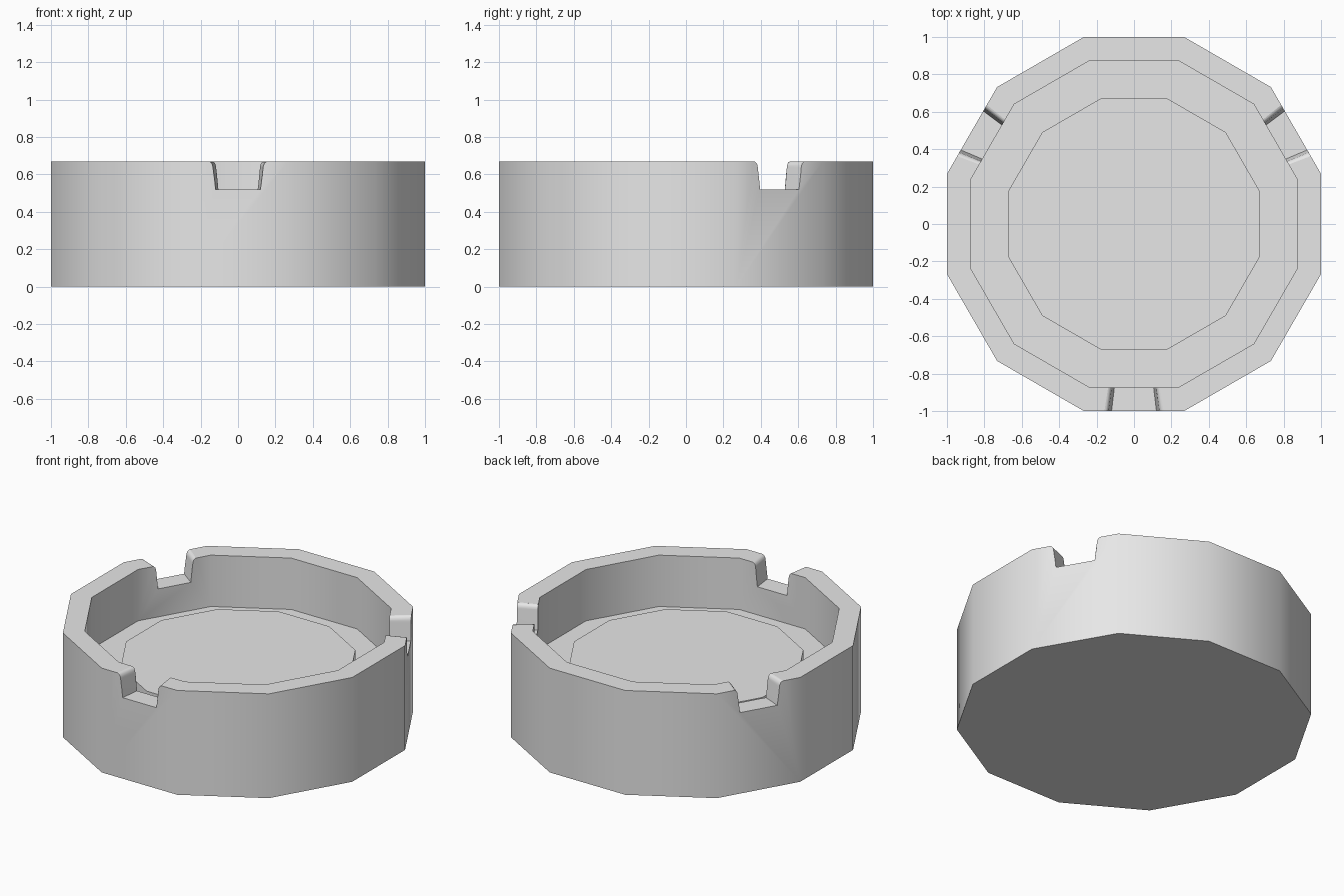
import bpy, bmesh, math
from mathutils import Matrix

cube = bpy.data.objects.get("Cube")
if cube:
    bpy.data.objects.remove(cube)

SIDES = 12
TOP = 0.67

grey = bpy.data.materials.new("light_grey")
grey.use_nodes = True
colour = (0.8, 0.8, 0.8, 1)
grey.diffuse_color = colour
grey.node_tree.nodes["Principled BSDF"].inputs["Base Color"].default_value = colour


def make_object(name, bm):
    bmesh.ops.recalc_face_normals(bm, faces=bm.faces)
    mesh = bpy.data.meshes.new(name)
    bm.to_mesh(mesh)
    bm.free()
    mesh.materials.append(grey)
    obj = bpy.data.objects.new(name, mesh)
    bpy.context.collection.objects.link(obj)
    return obj


def loft(name, rings):
    """Bridge closed rings of points in order and cap both ends."""
    bm = bmesh.new()
    loops = [[bm.verts.new(p) for p in ring] for ring in rings]
    for a, b in zip(loops, loops[1:]):
        for i in range(len(a)):
            j = (i + 1) % len(a)
            bm.faces.new((a[i], a[j], b[j], b[i]))
    bm.faces.new(loops[0])
    bm.faces.new(loops[-1])
    return make_object(name, bm)


def polygon(apothem, z):
    """Regular ring with a flat side facing the front."""
    r = apothem / math.cos(math.pi / SIDES)
    angles = [2 * math.pi * (i + 0.5) / SIDES for i in range(SIDES)]
    return [(r * math.cos(a), r * math.sin(a), z) for a in angles]


# Bowl: outer wall, rim, inner wall, floor and raised centre
profile = [(1, 0), (1, TOP), (0.875, TOP), (0.875, 0.34), (0.67, 0.34), (0.67, 0.42)]
bowl = loft("bowl", [polygon(r, z) for r, z in profile])

# Notch section: sloping side that rounds over into the rim
half = [(0.12, 0.52), (0.134, 0.635)]
for step in range(1, 5):
    a = math.radians(22 * step)
    half.append((0.134 + 0.025 * (1 - math.cos(a)), 0.635 + 0.035 * math.sin(a)))
half.append((0.16, TOP + 0.05))
section = half + [(-x, z) for x, z in reversed(half)]

# Three evenly spaced notches, widening outwards
for k in range(3):
    cutter = loft("notch_cutter", [[(x * s, -s, z) for x, z in section] for s in (0.8, 1.1)])
    cutter.data.transform(Matrix.Rotation(k * math.tau / 3, 4, "Z"))
    cutter.hide_render = True
    cut = bowl.modifiers.new("notch", "BOOLEAN")
    cut.operation = "DIFFERENCE"
    cut.solver = "EXACT"
    cut.object = cutter
    bpy.context.view_layer.objects.active = bowl
    bpy.ops.object.modifier_apply(modifier=cut.name)
    bpy.data.objects.remove(cutter)

# Smooth wall shading with crisp rim edges
bpy.ops.object.select_all(action="DESELECT")
bowl.select_set(True)
bpy.context.view_layer.objects.active = bowl
bpy.ops.object.shade_smooth_by_angle(angle=math.radians(35))
